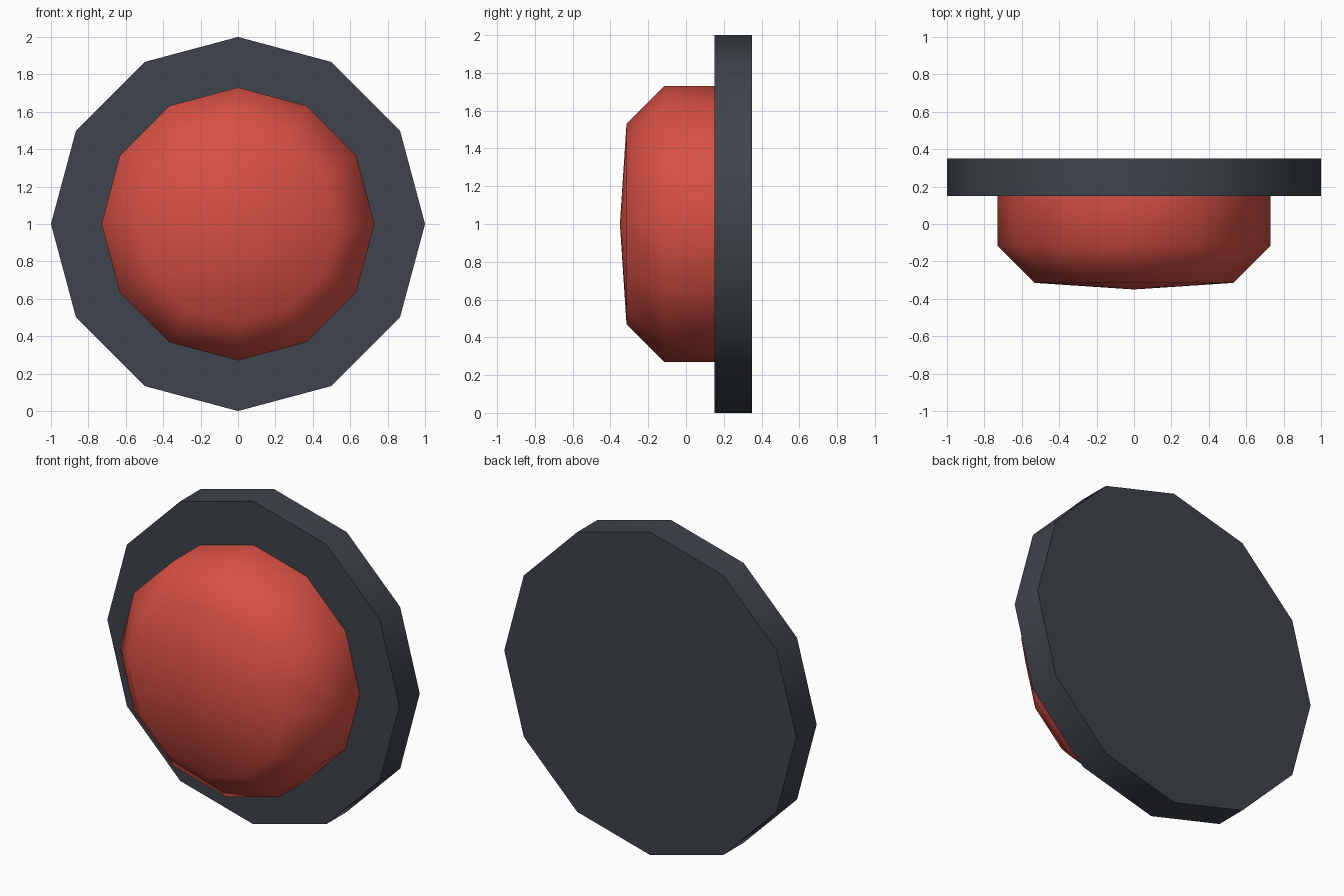
import bpy
import bmesh
import math

if "Cube" in bpy.data.objects:
    bpy.data.objects.remove(bpy.data.objects["Cube"])

SIDES = 12
CENTRE_Z = 1.0


def material(name, colour):
    mat = bpy.data.materials.new(name)
    mat.diffuse_color = (*colour, 1.0)
    mat.use_nodes = True
    mat.node_tree.nodes["Principled BSDF"].inputs["Base Color"].default_value = mat.diffuse_color
    return mat


def lathe(name, profile, mat):
    """Spin (radius, y) points about the front-to-back axis."""
    bm = bmesh.new()
    rings = []
    for radius, y in profile:
        if radius == 0:
            rings.append([bm.verts.new((0, y, CENTRE_Z))] * SIDES)
            continue
        ring = []
        for i in range(SIDES):
            a = 2 * math.pi * i / SIDES
            ring.append(bm.verts.new((radius * math.cos(a), y, CENTRE_Z + radius * math.sin(a))))
        rings.append(ring)
    for r0, r1 in zip(rings, rings[1:]):
        for i in range(SIDES):
            j = (i + 1) % SIDES
            corners = dict.fromkeys((r0[i], r0[j], r1[j], r1[i]))
            bm.faces.new(list(corners))
    # Close open ends with flat caps
    for ring in (rings[0], rings[-1]):
        if ring[0] is not ring[1]:
            bm.faces.new(ring)
    bmesh.ops.recalc_face_normals(bm, faces=bm.faces)
    mesh = bpy.data.meshes.new(name)
    bm.to_mesh(mesh)
    bm.free()
    mesh.materials.append(mat)
    obj = bpy.data.objects.new(name, mesh)
    bpy.context.collection.objects.link(obj)
    bpy.ops.object.select_all(action='DESELECT')
    obj.select_set(True)
    bpy.context.view_layer.objects.active = obj
    bpy.ops.object.shade_smooth_by_angle(angle=math.radians(60))
    return obj


dark = material("dark slate", (0.047, 0.058, 0.070))
red = material("button red", (0.68, 0.080, 0.057))

# Wall plate behind the button
lathe("back_plate", [(1.0, 0.35), (1.0, 0.15)], dark)

# Domed push button with a bevelled rim
lathe("push_button", [(0.73, 0.15), (0.73, -0.115), (0.53, -0.315), (0, -0.35)], red)
